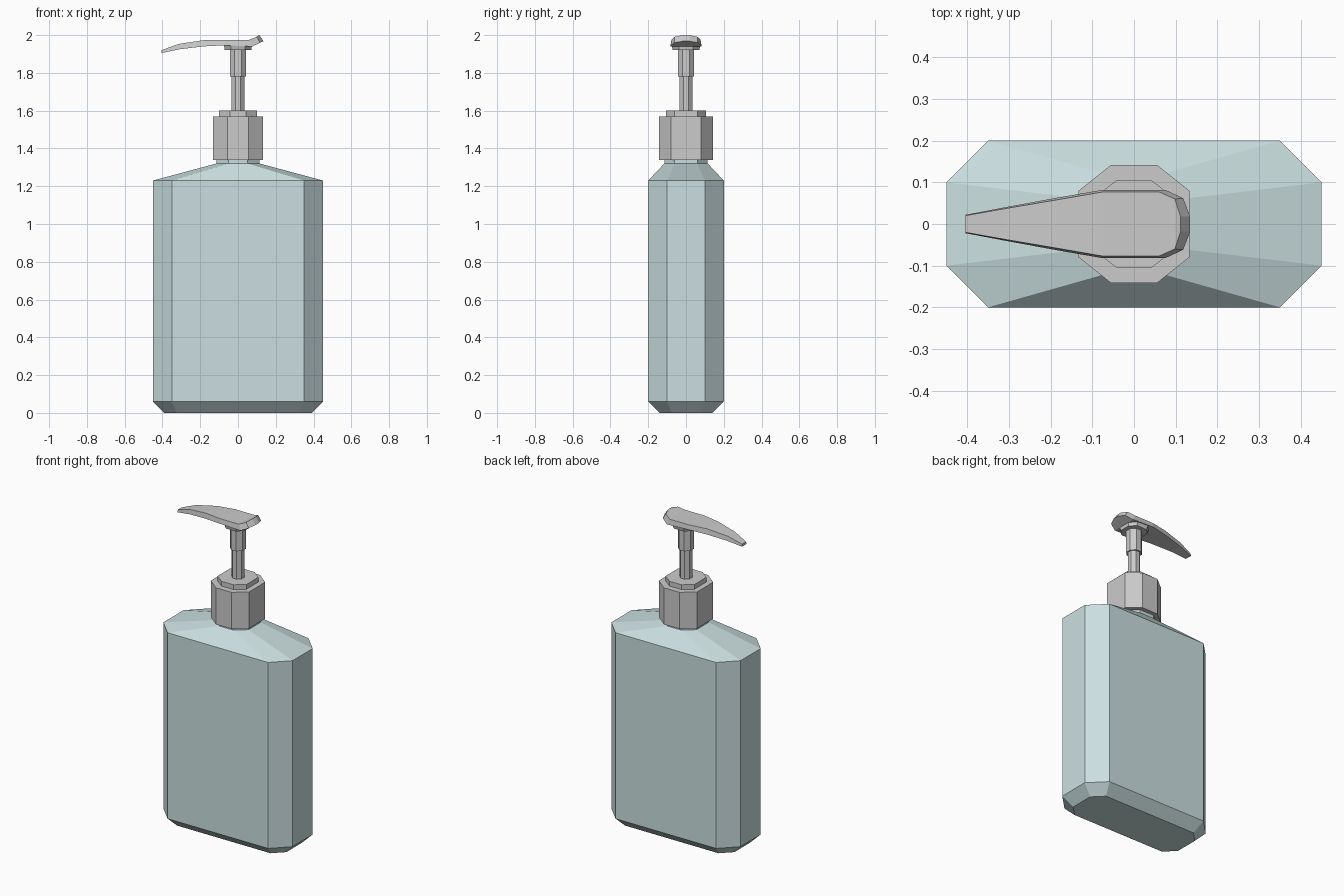
import bpy

if "Cube" in bpy.data.objects:
    bpy.data.objects.remove(bpy.data.objects["Cube"])

# Skin a stack of equal-length closed rings into one capped flat-shaded mesh
def loft(name, rings, material=None):
    n = len(rings[0])
    verts = [v for ring in rings for v in ring]
    faces = [tuple(range(n))[::-1],
             tuple(range((len(rings) - 1) * n, len(rings) * n))]
    for k in range(len(rings) - 1):
        for i in range(n):
            j = (i + 1) % n
            faces.append((k*n + i, k*n + j, (k+1)*n + j, (k+1)*n + i))
    mesh = bpy.data.meshes.new(name)
    mesh.from_pydata(verts, [], faces)
    obj = bpy.data.objects.new(name, mesh)
    bpy.context.collection.objects.link(obj)
    if material:
        mesh.materials.append(material)
    return obj

# Eight-sided ring: half sizes hx, hy; flat sides end at fx, fy
def octagon(z, hx, hy, fx, fy):
    return [(hx, -fy, z), (hx, fy, z), (fx, hy, z), (-fx, hy, z),
            (-hx, fy, z), (-hx, -fy, z), (-fx, -hy, z), (fx, -hy, z)]

def regular(z, r):
    return octagon(z, r, r, r * 0.414, r * 0.414)

glass = bpy.data.materials.new("tinted_bottle")
glass.diffuse_color = (0.60, 0.74, 0.75, 0.85)
glass.use_nodes = True
glass.node_tree.nodes["Principled BSDF"].inputs["Base Color"].default_value = glass.diffuse_color

# Bottle with bevelled foot, sloping shoulder and short neck
loft("bottle", [
    octagon(0.00, 0.39, 0.14, 0.325, 0.075),
    octagon(0.06, 0.45, 0.20, 0.35, 0.10),
    octagon(1.23, 0.45, 0.20, 0.35, 0.10),
    octagon(1.32, 0.115, 0.115, 0.05, 0.06),
    octagon(1.35, 0.115, 0.115, 0.05, 0.06)], glass)

# Screw collar and its raised ring
loft("collar", [octagon(z, 0.133, 0.142, 0.055, 0.08) for z in (1.34, 1.57)])
loft("collar_ring", [octagon(z, 0.10, 0.105, 0.042, 0.06) for z in (1.565, 1.60)])

# Pump stem, wider sleeve and the flange under the handle
loft("pump_stem", [regular(z, 0.034) for z in (1.59, 1.79)])
loft("pump_sleeve", [regular(z, 0.043) for z in (1.78, 1.93)])
loft("handle_flange", [octagon(1.92, 0.07, 0.07, 0.035, 0.035),
                       octagon(1.95, 0.075, 0.078, 0.04, 0.04)])

# Curved spout handle: top (x, half width, z), bottom (x, half width, z)
stations = [
    (-0.405, 0.020, 1.920, -0.405, 0.022, 1.905),
    (-0.315, 0.036, 1.953, -0.310, 0.040, 1.925),
    (-0.185, 0.058, 1.973, -0.185, 0.063, 1.940),
    (-0.075, 0.077, 1.975, -0.075, 0.082, 1.946),
    (0.060, 0.077, 1.975, 0.075, 0.082, 1.940),
    (0.098, 0.060, 1.991, 0.118, 0.062, 1.960),
    (0.112, 0.018, 2.000, 0.135, 0.018, 1.968)]
loft("spout_handle", [
    [(xb, -wb, zb), (xb, wb, zb), (xt, wt, zt), (xt, -wt, zt)]
    for xt, wt, zt, xb, wb, zb in stations])
